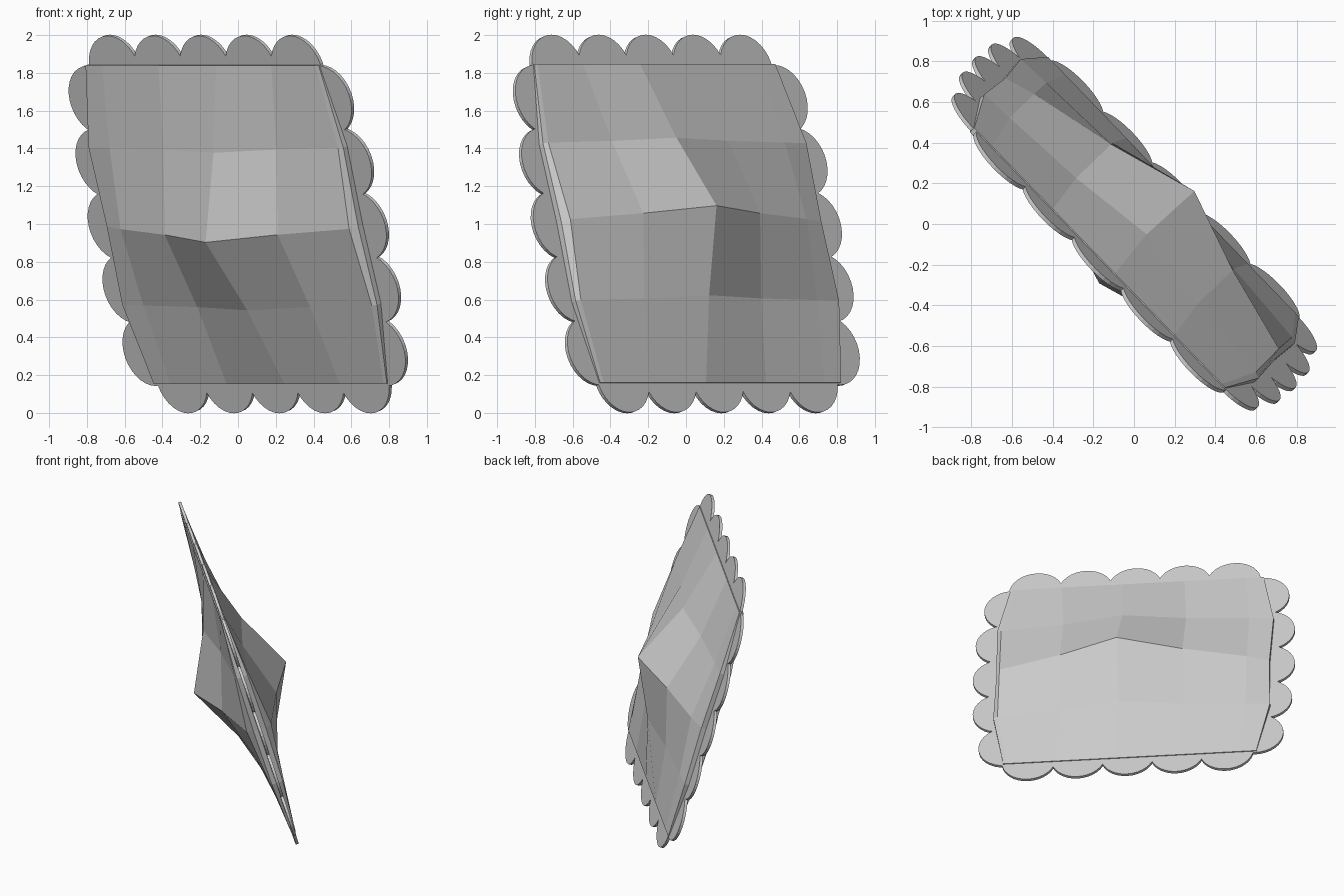
import bpy, bmesh, math
from mathutils import Matrix, Vector

if "Cube" in bpy.data.objects:
    bpy.data.objects.remove(bpy.data.objects["Cube"])

# Tilted frame of the cushion: u along width, v up its face, n out of its front
tilt = math.radians(16.6)
u = Vector((0.695, -0.719, 0)).normalized()
side = Vector((u.y, -u.x, 0))
v = side * math.sin(tilt) + Vector((0, 0, math.cos(tilt)))
n = u.cross(v)
frame = Matrix((u, v, n)).transposed().to_4x4()
frame.translation = Vector((0, 0, 1))


def finish(name, bm):
    bmesh.ops.recalc_face_normals(bm, faces=bm.faces)
    me = bpy.data.meshes.new(name)
    bm.to_mesh(me)
    bm.free()
    ob = bpy.data.objects.new(name, me)
    ob.matrix_world = frame
    bpy.context.collection.objects.link(ob)
    return ob


# Puffed low-poly cushion body, front and back the same
T = 0.016
rows = [-0.88, -0.435, 0, 0.435, 0.88]
# Columns and puff heights, by distance of the row from the middle
cols = {0: [-0.955, -0.80, -0.36, 0.09, 0.50, 0.935, 0.96],
        1: [-0.97, -0.80, -0.36, 0.08, 0.50, 0.94, 0.97],
        2: [-0.885, -0.76, -0.33, 0.11, 0.53, 0.865, 0.89]}
puff = {0: [0.045, 0.095, 0.20, 0.34, 0.20, 0.09, 0.045],
        1: [0.04, 0.05, 0.08, 0.14, 0.08, 0.05, 0.04],
        2: [T] * 7}
bm = bmesh.new()
for s in (1, -1):
    grid = [[bm.verts.new((x, y, s * d))
             for x, d in zip(cols[abs(j - 2)], puff[abs(j - 2)])]
            for j, y in enumerate(rows)]
    for j in range(4):
        for i in range(6):
            bm.faces.new((grid[j][i], grid[j][i + 1], grid[j + 1][i + 1], grid[j + 1][i]))
rim = [e for e in bm.edges if e.is_boundary]
bmesh.ops.bridge_loops(bm, edges=rim)
finish("cushion_body", bm)

# Scalloped trim: five flat discs along each side, side rows bowed outward
R, H = 0.19, 0.02
bow = [0.88, 0.93, 0.94, 0.93, 0.88]
bm = bmesh.new()
for i in range(5):
    t = (i - 2) * 0.347
    for x, y in ((t + 0.018, 0.853), (t + 0.018, -0.853),
                 (bow[i], t - 0.008), (-bow[i], t - 0.008)):
        bmesh.ops.create_cone(bm, cap_ends=True, segments=32, radius1=R, radius2=R,
                              depth=H, matrix=Matrix.Translation((x, y, 0)))
finish("scalloped_trim", bm)
